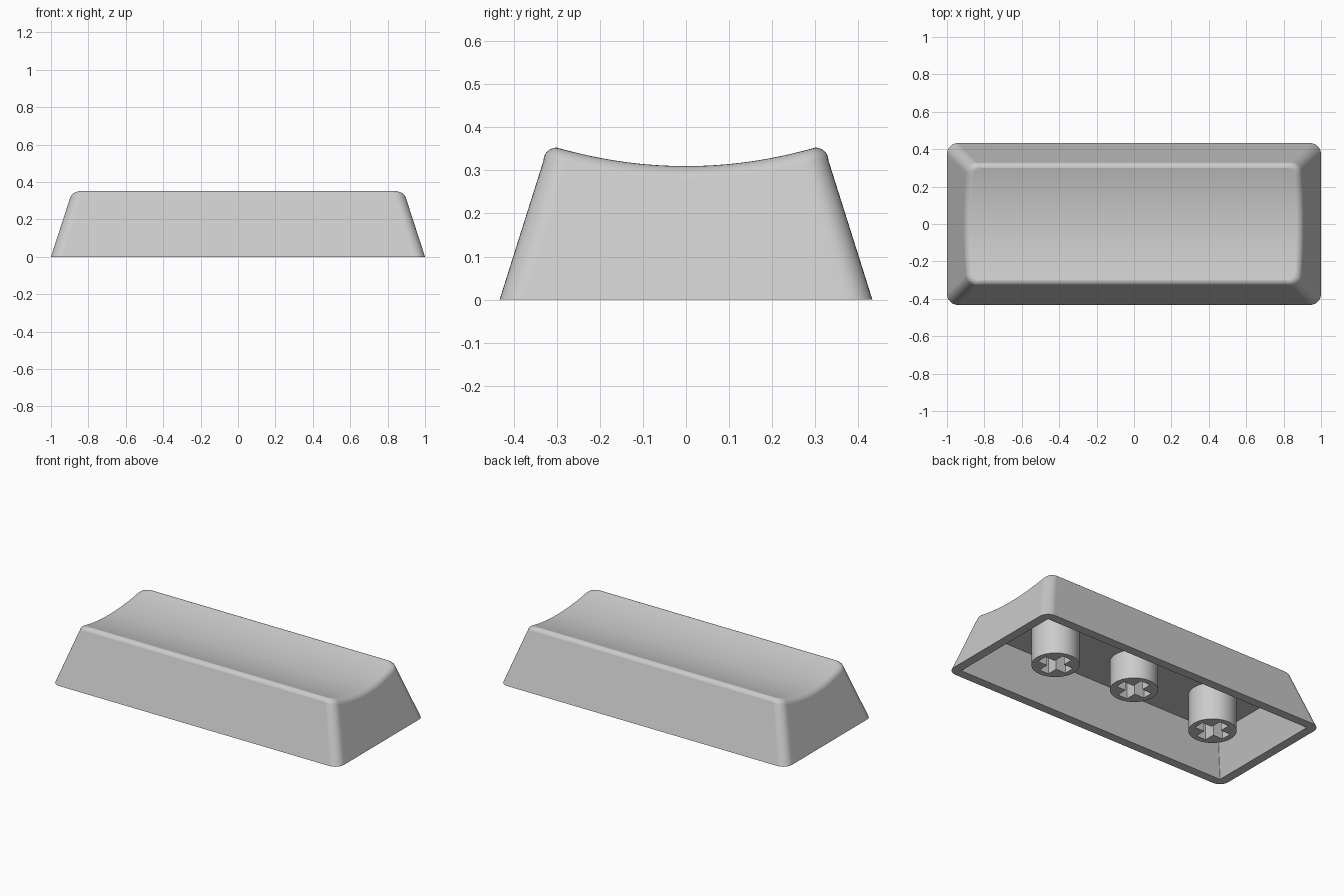
import bpy, bmesh, math

if "Cube" in bpy.data.objects:
    bpy.data.objects.remove(bpy.data.objects["Cube"])

WALL = 0.056       # wall thickness at the rim
CEILING = 0.24     # height of the hollow inside
FILLET = 0.03      # rounding of the top edge

grey = bpy.data.materials.new("light grey plastic")
grey.diffuse_color = (0.6, 0.6, 0.6, 1)
grey.use_nodes = True
grey.node_tree.nodes["Principled BSDF"].inputs["Base Color"].default_value = grey.diffuse_color


def finish(name, bm, flat_from=None):
    bmesh.ops.recalc_face_normals(bm, faces=bm.faces)
    mesh = bpy.data.meshes.new(name)
    bm.to_mesh(mesh)
    bm.free()
    ob = bpy.data.objects.new(name, mesh)
    bpy.context.collection.objects.link(ob)
    mesh.materials.append(grey)
    bpy.ops.object.select_all(action='DESELECT')
    ob.select_set(True)
    bpy.context.view_layer.objects.active = ob
    bpy.ops.object.shade_smooth_by_angle(angle=math.radians(35))
    if flat_from is not None:
        for p in mesh.polygons[flat_from:]:
            p.use_smooth = False
    return ob


def dish(y):
    # height of the scooped top
    return 0.31 + 0.043 * min(1, abs(y) / 0.3) ** 2


def half_outline(hy, r, corner=8, side=28):
    # right-hand half of a rounded rectangle: (distance in from the end, y)
    pts = []
    for i in range(corner + 1):
        a = math.pi / 2 * i / corner
        pts.append((r - r * math.sin(a), -(hy - r) - r * math.cos(a)))
    for i in range(1, side):
        pts.append((0, (hy - r) * (2 * i / side - 1)))
    return pts + [(d, -y) for d, y in reversed(pts[:corner + 1])]


def loop(bm, hy, r, end_x, height):
    # closed loop: right half, then mirrored left half in reverse
    pts = [(end_x(height(y)) - d, y, height(y)) for d, y in half_outline(hy, r)]
    pts += [(-x, y, z) for x, y, z in reversed(pts)]
    return [bm.verts.new(p) for p in pts]


def bridge(bm, a, b):
    n = len(a)
    for i in range(n):
        j = (i + 1) % n
        bm.faces.new((a[i], a[j], b[j], b[i]))


def cap(bm, lp):
    n = len(lp)
    for i in range(n // 2 - 1):
        bm.faces.new((lp[i], lp[i + 1], lp[n - 2 - i], lp[n - 1 - i]))


# Shell: sloping sides, rounded upper edge, scooped top, hollow underside
bm = bmesh.new()
bottom = loop(bm, 0.433, 0.06, lambda z: 1.0, lambda y: 0.0)
previous = bottom
for k in range(7):
    a = math.pi / 2 * k / 6
    inset = FILLET * (1 - math.cos(a))
    drop = FILLET * (1 - math.sin(a))
    ring = loop(bm, 0.331 - inset, 0.055 - 0.4 * inset,
                lambda z: 1 - 0.325 * z - inset, lambda y: dish(y) - drop)
    bridge(bm, previous, ring)
    previous = ring
cap(bm, previous)
outer_faces = len(bm.faces)
rim = loop(bm, 0.433 - WALL, 0.004, lambda z: 1 - WALL, lambda y: 0.0)
roof = loop(bm, 0.303, 0.004, lambda z: 0.868, lambda y: CEILING)
bridge(bm, bottom, rim)
bridge(bm, rim, roof)
cap(bm, roof)
shell = finish("keycap_shell", bm, outer_faces)
weighted = shell.modifiers.new("even_shading", 'WEIGHTED_NORMAL')
weighted.keep_sharp = True


# Mounting stems: round posts with a cross-shaped socket
def stem(name, x, z0, radius=0.135, arm=0.1, half=0.033, depth=0.19):
    bm = bmesh.new()
    circle = [(radius * math.cos(2 * math.pi * i / 48),
               radius * math.sin(2 * math.pi * i / 48)) for i in range(48)]
    cross = []
    for q in range(4):
        c, s = round(math.cos(q * math.pi / 2)), round(math.sin(q * math.pi / 2))
        for u, v in ((arm, -half), (arm, half), (half, half)):
            cross.append((u * c - v * s, u * s + v * c))

    def ring(pts, z):
        return [bm.verts.new((x + px, py, z)) for px, py in pts]

    low, high = ring(circle, z0), ring(circle, CEILING + 0.01)
    slot, slot_top = ring(cross, z0), ring(cross, z0 + depth)
    bridge(bm, low, high)
    bridge(bm, slot, slot_top)
    bm.faces.new(high)
    bm.faces.new(slot_top)
    edges = [bm.edges.get((lp[i - 1], lp[i])) for lp in (low, slot)
             for i in range(len(lp))]
    bmesh.ops.triangle_fill(bm, edges=edges, use_beauty=True)
    finish(name, bm)


stem("centre_stem", 0, 0.06)
stem("left_stem", -0.573, 0.008)
stem("right_stem", 0.573, 0.008)
